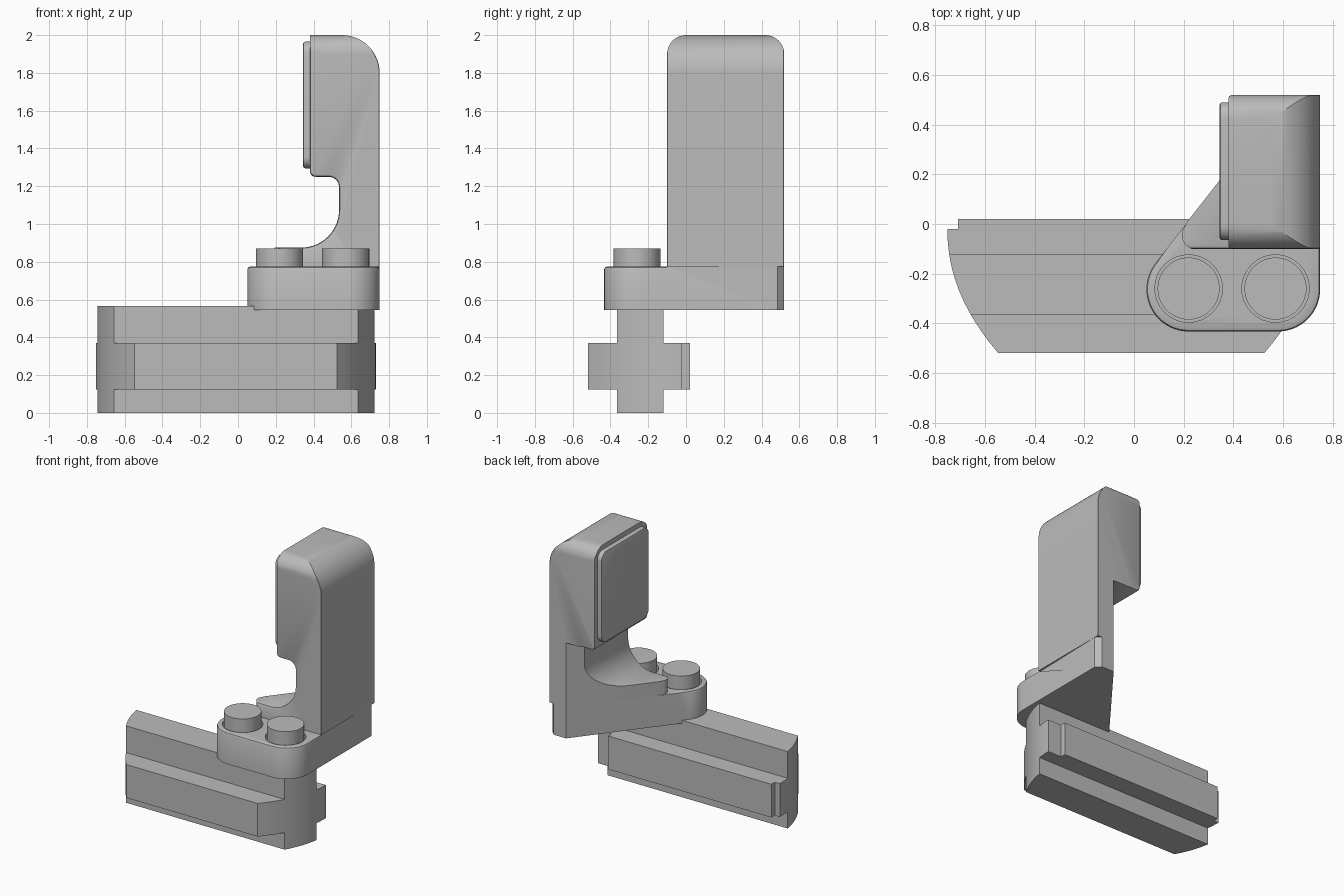
import bpy, bmesh
from math import sin, cos, radians
from mathutils import Vector

cube = bpy.data.objects.get("Cube")
if cube:
    bpy.data.objects.remove(cube, do_unlink=True)

grey = bpy.data.materials.new("plain grey")
grey.use_nodes = True
GREY = (0.5, 0.5, 0.5, 1)
grey.diffuse_color = GREY
grey.node_tree.nodes["Principled BSDF"].inputs["Base Color"].default_value = GREY


def arc(cx, cy, r, start, end, steps=10):
    angles = [radians(start + (end - start) * i / steps) for i in range(steps + 1)]
    return [(cx + r * cos(a), cy + r * sin(a)) for a in angles]


def rounded_box(a0, a1, b0, b1, r):
    return (arc(a1 - r, b1 - r, r, 0, 90) + arc(a0 + r, b1 - r, r, 90, 180)
            + arc(a0 + r, b0 + r, r, 180, 270) + arc(a1 - r, b0 + r, r, 270, 360))


def prism(name, outline, axis, low, high, bevels=()):
    """Extrude a 2D outline along an axis; bevels are (rule, width, segments)."""
    def place(p, d):
        return {"x": (d, p[0], p[1]), "y": (p[0], d, p[1]), "z": (p[0], p[1], d)}[axis]
    bm = bmesh.new()
    face = bm.faces.new([bm.verts.new(place(p, low)) for p in outline])
    top = bmesh.ops.extrude_face_region(bm, geom=[face])["geom"]
    shift = Vector(place((0, 0), high - low))
    for v in top:
        if isinstance(v, bmesh.types.BMVert):
            v.co += shift
    bmesh.ops.recalc_face_normals(bm, faces=bm.faces)
    for rule, width, segments in bevels:
        edges = [e for e in bm.edges if rule(e.verts[0].co, e.verts[1].co)]
        bmesh.ops.bevel(bm, geom=edges, offset=width, segments=segments,
                        profile=0.5, affect="EDGES", clamp_overlap=True)
    bmesh.ops.recalc_face_normals(bm, faces=bm.faces)
    mesh = bpy.data.meshes.new(name)
    bm.to_mesh(mesh)
    bm.free()
    mesh.materials.append(grey)
    obj = bpy.data.objects.new(name, mesh)
    bpy.context.collection.objects.link(obj)
    return obj


def combine(obj, other, operation):
    mod = obj.modifiers.new(operation.lower(), "BOOLEAN")
    mod.object, mod.operation, mod.solver = other, operation, "EXACT"
    bpy.context.view_layer.objects.active = obj
    bpy.ops.object.modifier_apply(modifier=mod.name)
    bpy.data.objects.remove(other, do_unlink=True)


def smooth(obj):
    bpy.ops.object.select_all(action="DESELECT")
    obj.select_set(True)
    bpy.context.view_layer.objects.active = obj
    bpy.ops.object.shade_smooth_by_angle(angle=radians(25))


# Rail: cross-shaped section trimmed by a plan with curved ends
section = [(-0.365, 0), (-0.12, 0), (-0.12, 0.125), (0.1, 0.125), (0.1, 0.37), (-0.12, 0.37),
           (-0.12, 0.567), (-0.365, 0.567), (-0.365, 0.37), (-0.6, 0.37), (-0.6, 0.125),
           (-0.365, 0.125)]
rail = prism("rail", section, "x", -0.9, 0.9)


def end_curve(t):
    return 0.205 * t ** 2.1


steps = [i / 12 for i in range(13)]
left_end = [(-0.752 + end_curve(t), -0.02 - 0.5 * t) for t in steps]
right_end = [(0.73 - end_curve(t), -0.02 - 0.5 * t) for t in reversed(steps)]
plan = [(-0.71, 0.02), (-0.71, -0.02)] + left_end + right_end + [(0.62, -0.02), (0.62, 0.02)]
combine(rail, prism("rail_plan", plan, "z", -0.1, 0.7), "INTERSECT")
smooth(rail)

# Bracket base: rounded front, diagonal back-left side, softened front top edge
outline = (arc(0.22, -0.263, 0.17, 142, 270, 20) + arc(0.58, -0.263, 0.17, 270, 360, 14)
           + [(0.75, -0.1), (0.75, 0.485), (0.715, 0.52), (0.614, 0.52)])
base = prism("bracket_base", outline, "z", 0.545, 0.775, [
    (lambda a, b: min(a.z, b.z) > 0.77 and max(a.y, b.y) < -0.09, 0.015, 2)])
BOLTS = (0.22, 0.57)
for x in BOLTS:
    combine(base, prism("bolt_hole", arc(x, -0.26, 0.136, 0, 348.75, 31), "z", 0.7, 0.9),
            "DIFFERENCE")
smooth(base)

# Bolts
for side, x in zip(("right", "left"), BOLTS):
    smooth(prism(side + "_bolt", arc(x, -0.26, 0.125, 0, 352.5, 47), "z", 0.6, 0.87))

# Post: side profile with an undercut throat and a rounded shoulder
profile = ([(0.1, 0.775), (0.1, 0.875)] + arc(0.335, 1.075, 0.2, 270, 360, 14)
           + arc(0.48, 1.195, 0.055, 0, 90, 8) + arc(0.41, 1.28, 0.03, 270, 180, 5)
           + [(0.38, 2.0)] + arc(0.55, 1.8, 0.2, 90, 0, 14) + [(0.75, 0.775)])


def on_side(a, b):
    return abs(a.y - b.y) < 0.01


post = prism("post", profile, "y", -0.1, 0.52, [
    (lambda a, b: on_side(a, b) and max(a.x, b.x) < 0.54 and max(a.z, b.z) > 0.87
     and a.z + b.z < 3.9, 0.014, 2),
    (lambda a, b: on_side(a, b) and min(a.x, b.x) > 0.6 and max(a.z, b.z) > 0.8, 0.034, 1)])
combine(post, prism("post_crown", rounded_box(-0.1, 0.52, 0.0, 2.0, 0.1), "x", 0, 1),
        "INTERSECT")

# Diagonal trim below the overhang, leaving a rounded toe
trim = [(0.692, 0.62), (0.215, 0.01), (0.193, -0.03), (0.193, -0.06), (0.21, -0.087),
        (0.24, -0.105), (0.2, -0.3), (-0.1, -0.3), (-0.1, 0.62)]
combine(post, prism("toe_trim", trim, "z", 0.7, 1.249), "DIFFERENCE")
smooth(post)

# Pad on the inner face of the post
pad = prism("pad", rounded_box(-0.065, 0.49, 1.295, 1.965, 0.06), "x", 0.345, 0.39, [
    (lambda a, b: max(a.x, b.x) < 0.35, 0.01, 2)])
smooth(pad)
